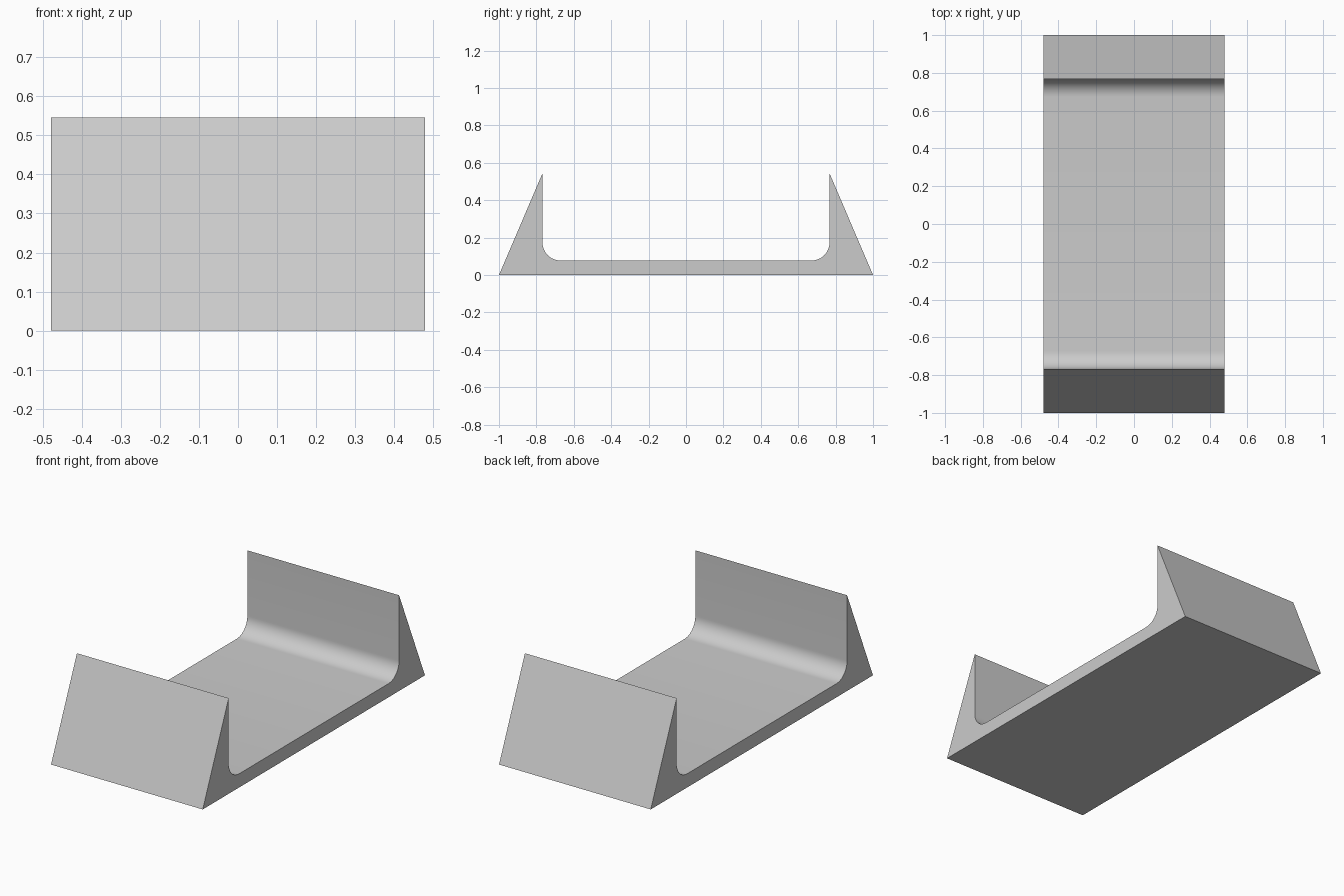
import bpy, bmesh
from math import sin, cos, pi, radians

cube = bpy.data.objects.get("Cube")
if cube:
    bpy.data.objects.remove(cube, do_unlink=True)

HALF_WIDTH, HALF_LENGTH, HEIGHT = 0.478, 1.0, 0.545
WALL_Y, FLOOR_Z, RADIUS, STEPS = 0.767, 0.078, 0.095, 12

grey = bpy.data.materials.new("light grey")
grey.use_nodes = True
colour = (0.6, 0.6, 0.6, 1)
grey.diffuse_color = colour
grey.node_tree.nodes["Principled BSDF"].inputs["Base Color"].default_value = colour

# Half profile: outer foot, sharp ridge, then the rounded inner corner
half = [(HALF_LENGTH, 0), (WALL_Y, HEIGHT)]
for i in range(STEPS + 1):
    a = pi / 2 * i / STEPS
    half.append((WALL_Y - RADIUS + RADIUS * cos(a), FLOOR_Z + RADIUS - RADIUS * sin(a)))
profile = half + [(-y, z) for y, z in reversed(half)]

# Extrude the mirrored profile across the width
bm = bmesh.new()
face = bm.faces.new([bm.verts.new((-HALF_WIDTH, y, z)) for y, z in profile])
result = bmesh.ops.extrude_face_region(bm, geom=[face], use_keep_orig=True)
moved = [v for v in result["geom"] if isinstance(v, bmesh.types.BMVert)]
bmesh.ops.translate(bm, verts=moved, vec=(2 * HALF_WIDTH, 0, 0))
bmesh.ops.recalc_face_normals(bm, faces=bm.faces)
mesh = bpy.data.meshes.new("channel_cradle")
bm.to_mesh(mesh)
bm.free()
mesh.materials.append(grey)
cradle = bpy.data.objects.new("channel_cradle", mesh)
bpy.context.collection.objects.link(cradle)

# Smooth the inner corners, keep the edges crisp
bpy.ops.object.select_all(action="DESELECT")
cradle.select_set(True)
bpy.context.view_layer.objects.active = cradle
bpy.ops.object.shade_smooth_by_angle(angle=radians(30))
